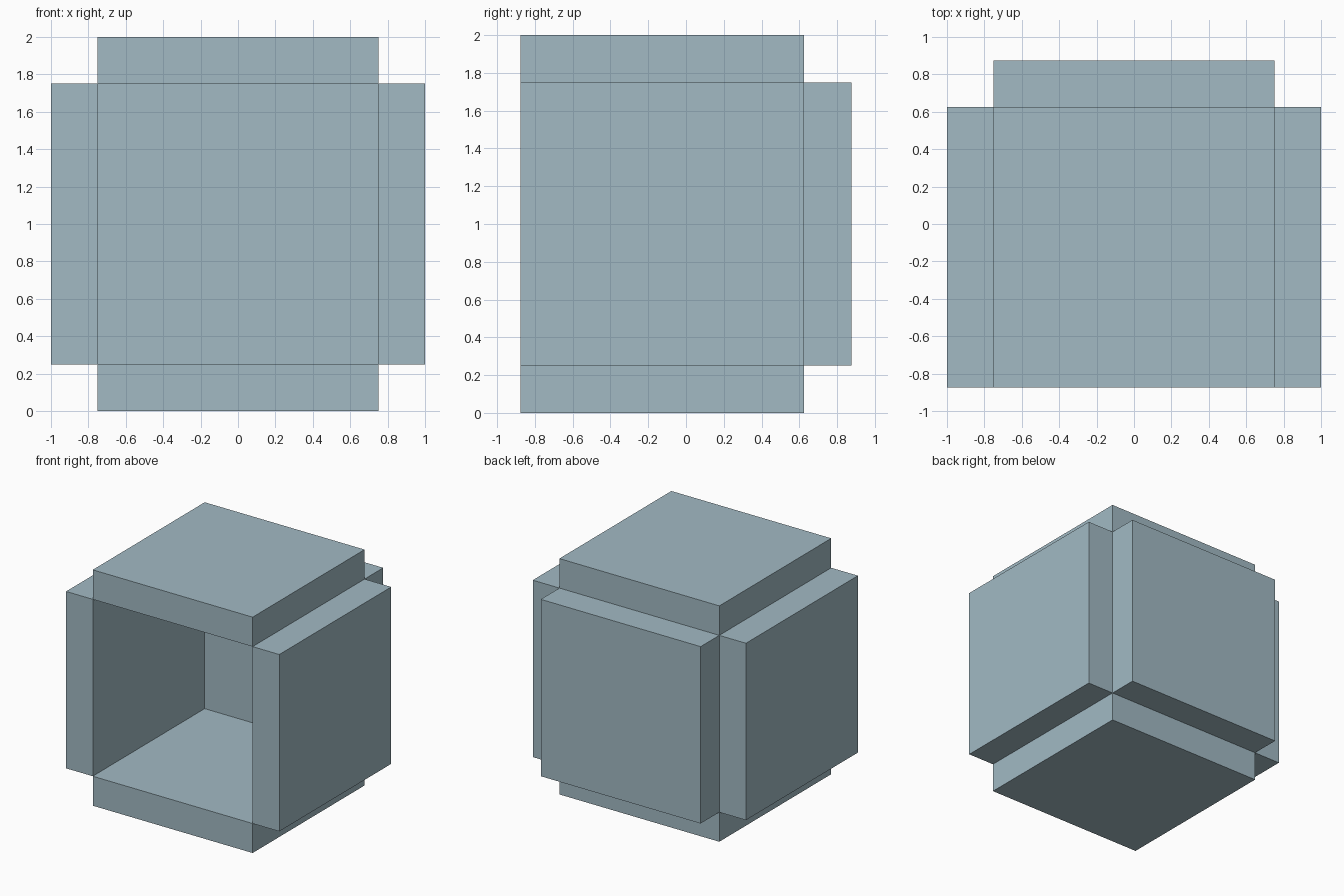
import bpy

if "Cube" in bpy.data.objects:
    bpy.data.objects.remove(bpy.data.objects["Cube"])

T = 0.25            # panel thickness
S = 1.5             # panel side
CY, CZ = -0.125, 1  # centre of the open cavity
OFF = (S + T) / 2   # cavity centre to panel centre

mat = bpy.data.materials.new("pale_blue_grey")
mat.diffuse_color = (0.36, 0.49, 0.55, 1)
mat.use_nodes = True
mat.node_tree.nodes["Principled BSDF"].inputs["Base Color"].default_value = mat.diffuse_color


def panel(name, direction):
    """Square slab placed on one side of the cavity."""
    loc = (direction[0] * OFF, CY + direction[1] * OFF, CZ + direction[2] * OFF)
    bpy.ops.mesh.primitive_cube_add(size=1, location=loc)
    ob = bpy.context.object
    ob.name = name
    ob.scale = [T if d else S for d in direction]
    bpy.ops.object.transform_apply(location=False, rotation=False, scale=True)
    ob.data.materials.append(mat)


# Five panels around a cavity that is open at the front
for name, direction in {
    "bottom_panel": (0, 0, -1),
    "top_panel": (0, 0, 1),
    "left_panel": (-1, 0, 0),
    "right_panel": (1, 0, 0),
    "back_panel": (0, 1, 0),
}.items():
    panel(name, direction)
